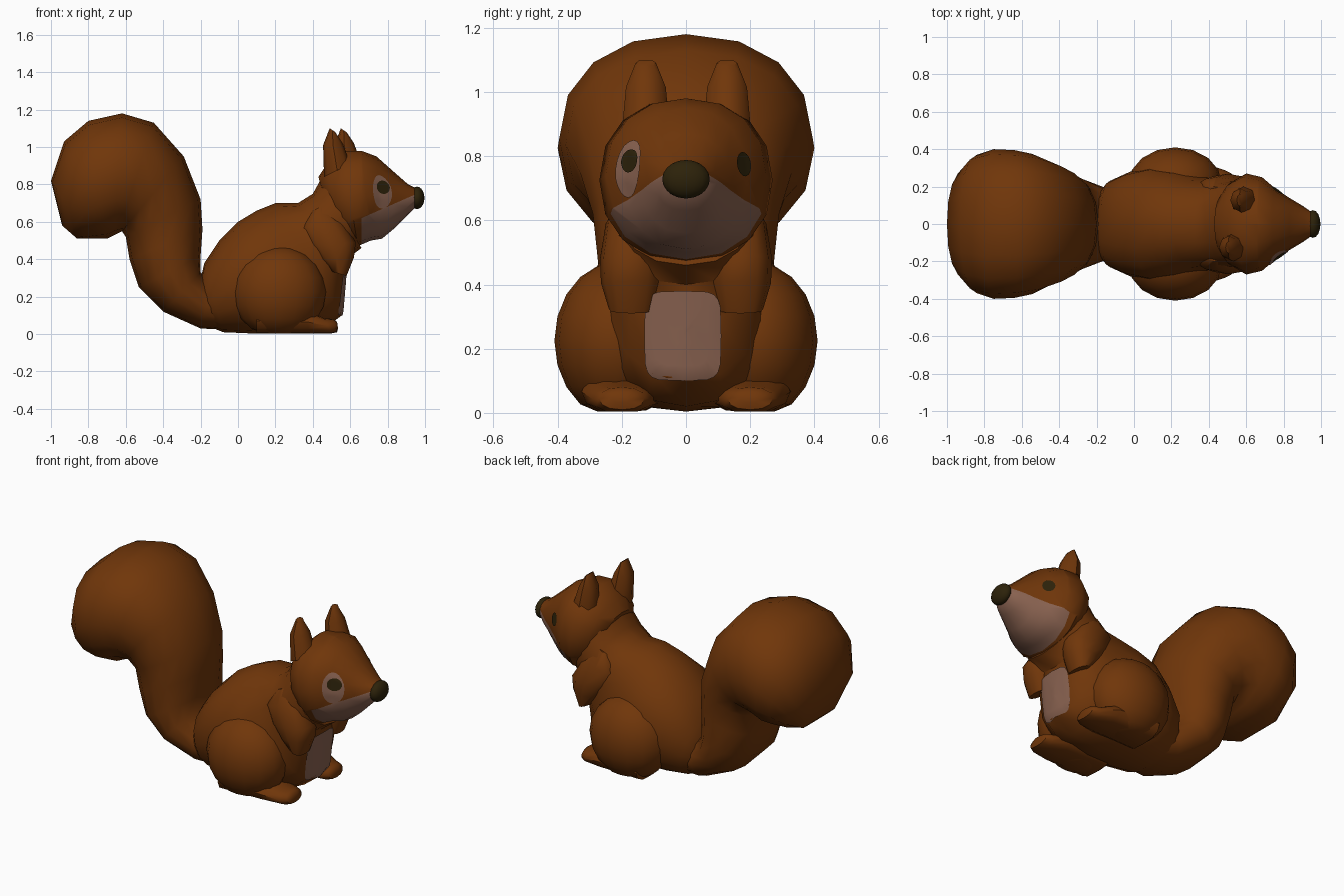
import bpy, bmesh
from math import sin, cos, pi, radians
from mathutils import Vector
from mathutils.bvhtree import BVHTree

cube = bpy.data.objects.get("Cube")
if cube:
    bpy.data.objects.remove(cube, do_unlink=True)


def material(name, rgb):
    m = bpy.data.materials.new(name)
    m.use_nodes = True
    m.diffuse_color = (*rgb, 1)
    bsdf = m.node_tree.nodes["Principled BSDF"]
    bsdf.inputs["Base Color"].default_value = (*rgb, 1)
    bsdf.inputs["Roughness"].default_value = 0.8
    return m


fur = material("russet_fur", (0.162, 0.037, 0.003))
pale = material("pale_fur", (0.25, 0.122, 0.08))
dark = material("dark_brown", (0.026, 0.016, 0.003))


def finish(name, bm, *mats):
    """Turn a bmesh into a smooth object standing on the ground."""
    for v in bm.verts:
        v.co.z = max(v.co.z, 0.004)
    mesh = bpy.data.meshes.new(name)
    bm.to_mesh(mesh)
    tree = BVHTree.FromBMesh(bm)
    bm.free()
    ob = bpy.data.objects.new(name, mesh)
    bpy.context.collection.objects.link(ob)
    for m in mats:
        mesh.materials.append(m)
    bpy.ops.object.select_all(action='DESELECT')
    ob.select_set(True)
    bpy.context.view_layer.objects.active = ob
    bpy.ops.object.shade_smooth_by_angle(angle=radians(45))
    return tree


def oval(i, n, power):
    """Point on a rounded-square unit outline."""
    c, s = cos(2 * pi * i / n), sin(2 * pi * i / n)
    e = 2 / power
    return abs(c) ** e * (1 if c > 0 else -1), abs(s) ** e * (1 if s > 0 else -1)


def loft(stations, power=2.3, sides=16, y=0):
    """Skin oval rings, each given by two profile points and a half width."""
    bm = bmesh.new()
    rings = []
    for ax, az, bx, bz, w in stations:
        a, b = Vector((ax, 0, az)), Vector((bx, 0, bz))
        mid, half = (a + b) / 2, (a - b) / 2
        ring = []
        for i in range(sides):
            c, s = oval(i, sides, power)
            ring.append(bm.verts.new(mid + half * c + Vector((0, y + w * s, 0))))
        rings.append(ring)
    for r, q in zip(rings, rings[1:]):
        for i in range(sides):
            j = (i + 1) % sides
            bm.faces.new((r[i], r[j], q[j], q[i]))
    bm.faces.new(rings[0])
    bm.faces.new(rings[-1])
    bmesh.ops.recalc_face_normals(bm, faces=bm.faces)
    return bm


def ball(centre, radii):
    bm = bmesh.new()
    bmesh.ops.create_uvsphere(bm, u_segments=16, v_segments=10, radius=1)
    bmesh.ops.scale(bm, vec=radii, verts=bm.verts)
    bmesh.ops.translate(bm, vec=centre, verts=bm.verts)
    return bm


def patch(name, tree, centre, toward, ru, rv, mat, power=2, lift=0.005):
    """Thin marking projected on to a surface."""
    d = Vector(toward).normalized()
    u, up = Vector((0, 0, 1)).cross(d), Vector((0, 0, 1))
    bm = bmesh.new()
    n, steps = 20, 6

    def drop(p):
        hit = tree.ray_cast(p - d * 0.5, d)[0]
        return bm.verts.new((hit or p) - d * lift)

    mid = drop(Vector(centre))
    last = None
    for k in range(1, steps + 1):
        ring = []
        for i in range(n):
            c, s = oval(i, n, power)
            ring.append(drop(Vector(centre) + (u * ru * c + up * rv * s) * k / steps))
        for i in range(n):
            j = (i + 1) % n
            bm.faces.new((last[i], ring[i], ring[j], last[j]) if last
                         else (mid, ring[i], ring[j]))
        last = ring
    bmesh.ops.recalc_face_normals(bm, faces=bm.faces)
    if bm.faces[:][0].normal.dot(d) > 0:
        bmesh.ops.reverse_faces(bm, faces=bm.faces)
    finish(name, bm, mat)


# Bushy tail, fanning around the inside of its curl
finish("tail", loft([
    (0, .2, 0, .02, .15), (-.14, .26, -.2, .03, .2), (-.2, .33, -.4, .12, .25),
    (-.2, .42, -.53, .25, .27), (-.19, .56, -.58, .4, .275), (-.2, .72, -.6, .52, .29),
    (-.29, .95, -.62, .55, .33), (-.45, 1.13, -.64, .54, .375), (-.62, 1.18, -.66, .53, .395),
    (-.8, 1.14, -.7, .51, .4), (-.93, 1.03, -.75, .51, .37), (-1, .82, -.8, .51, .29),
    (-.94, .58, -.86, .51, .14)], 2.2), fur)

# Body from rump to neck
body = finish("body", loft([
    (-.21, .25, -.2, .06, .14), (-.18, .38, -.08, .01, .23), (-.1, .5, .06, 0, .28),
    (0, .6, .25, 0, .31), (.1, .66, .45, .02, .29), (.2, .7, .555, .1, .25),
    (.32, .7, .57, .28, .24), (.4, .75, .58, .4, .235), (.45, .84, .66, .46, .22)], 2.2), fur)
patch("belly_patch", body, (.55, -.01, .24), (-1, 0, 0), .12, .14, pale, 5, .008)

# Head, cut along the muzzle line so the lower face can be pale
head = loft([
    (.43, .84, .5, .6, .14), (.47, .9, .56, .52, .22), (.56, .98, .64, .47, .27),
    (.66, .98, .71, .5, .25), (.74, .95, .77, .51, .19), (.83, .87, .83, .56, .14),
    (.91, .8, .9, .63, .095), (.96, .775, .95, .68, .06)], 2.2)
cheek, slope = Vector((.66, 0, .62)), Vector((-.44, 0, 1))
for normal in (slope, Vector((1, 0, 0))):
    bmesh.ops.bisect_plane(head, geom=head.verts[:] + head.edges[:] + head.faces[:],
                           plane_co=cheek, plane_no=normal)
for f in head.faces:
    offset = f.calc_center_median() - cheek
    f.material_index = int(offset.x > 0 and offset.dot(slope) < 0)
head_tree = finish("head", head, fur, pale)

# Nose and eyes; only the right eye has a pale surround
finish("nose", ball((.957, 0, .728), (.04, .074, .06)), dark)
patch("right_eye_surround", head_tree, (.755, -.165, .76), (-1, 1, 0), .062, .09, pale)
patch("right_eye", head_tree, (.76, -.16, .785), (-1, 1, 0), .042, .036, dark, lift=.009)
patch("left_eye", head_tree, (.755, .17, .775), (-1, -1, 0), .036, .038, dark)

# Ears, the left one slightly further forward
for side, y, dx in (("right", -.125, 0), ("left", .128, .06)):
    ear = [(.46, .84, .6, .91, .075), (.455, 1.01, .56, 1.02, .062), (.49, 1.1, .52, 1.08, .032)]
    finish(side + "_ear", loft([(a + dx, b, c + dx, d, w) for a, b, c, d, w in ear],
                               2, 8, y), fur)

# Paired limbs
for side, s in (("right", -1), ("left", 1)):
    finish(side + "_haunch", ball((.22, s * .215, .225), (.25, .195, .245)), fur)
    finish(side + "_foot", loft([
        (.1, .14, .1, 0, .14), (.36, .13, .38, 0, .125), (.46, .085, .5, 0, .09),
        (.51, .08, .53, .01, .07), (.53, .065, .535, .03, .03)], 2.3, 12, s * .2), fur)
    finish(side + "_arm", loft([
        (.4, .66, .46, .69, .03), (.33, .56, .55, .62, .08), (.37, .47, .63, .49, .098),
        (.43, .4, .62, .41, .095), (.5, .335, .58, .31, .07)], 2.3, 12, s * .17), fur)
